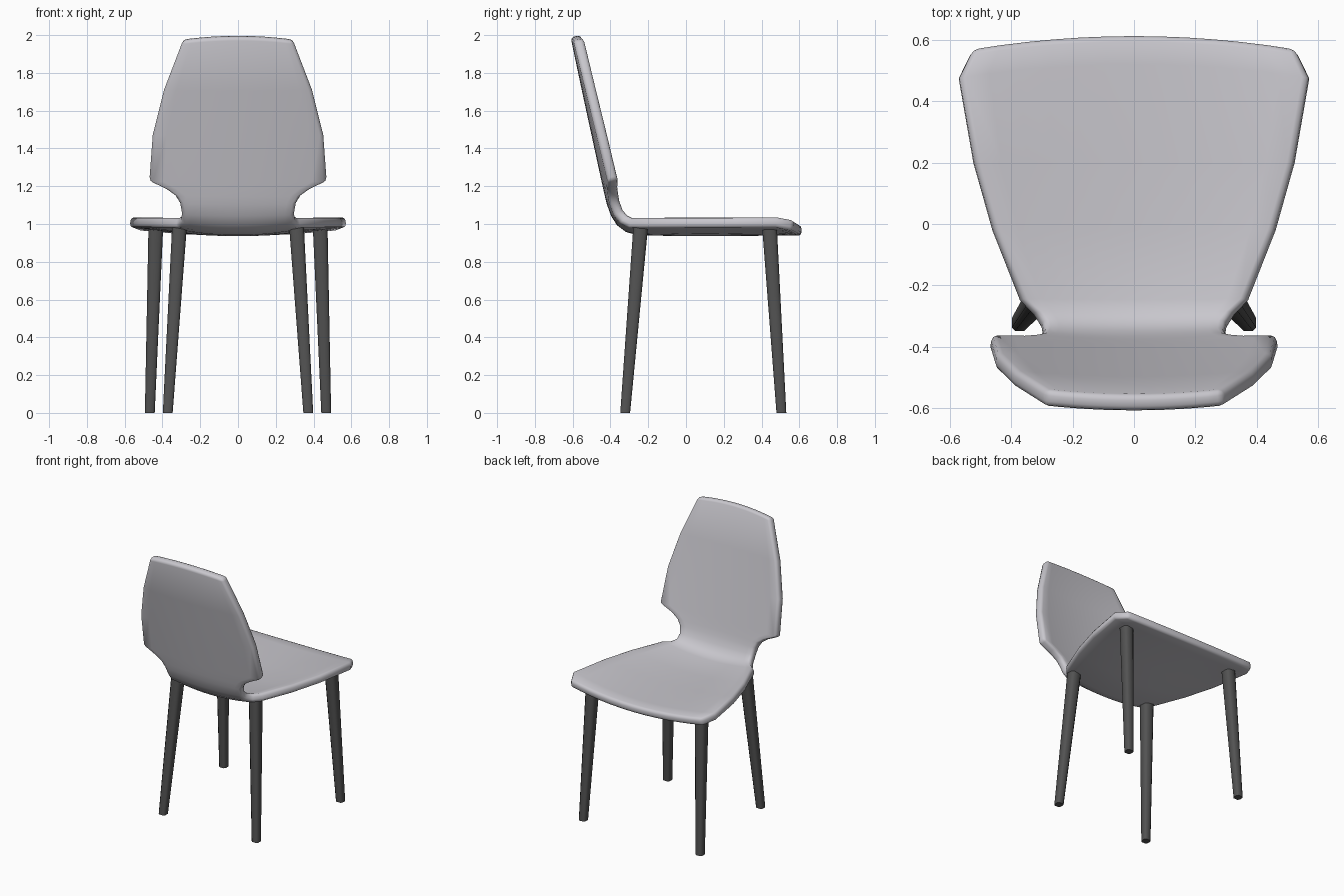
import bpy, bmesh
from mathutils import Vector

if "Cube" in bpy.data.objects:
    bpy.data.objects.remove(bpy.data.objects["Cube"])


def material(name, rgb):
    m = bpy.data.materials.new(name)
    m.diffuse_color = (*rgb, 1)
    m.use_nodes = True
    m.node_tree.nodes["Principled BSDF"].inputs["Base Color"].default_value = m.diffuse_color
    return m


shell_mat = material("pale grey shell", (0.58, 0.57, 0.61))
leg_mat = material("dark grey legs", (0.085, 0.085, 0.085))


def add_object(name, bm, mat):
    bmesh.ops.recalc_face_normals(bm, faces=bm.faces)
    me = bpy.data.meshes.new(name)
    bm.to_mesh(me)
    bm.free()
    me.materials.append(mat)
    ob = bpy.data.objects.new(name, me)
    bpy.context.collection.objects.link(ob)
    return ob


# Shell stations from seat edge to top of back:
# centre y, centre z, half width, edge lift, edge pull-back along the path
stations = [
    (0.612, 0.965, 0.525, 0.025, -0.045),
    (0.52, 0.967, 0.57, 0.044, -0.045),
    (0.20, 0.963, 0.522, 0.047, 0),
    (-0.02, 0.963, 0.46, 0.047, 0),
    (-0.25, 0.968, 0.37, 0.042, 0),
    (-0.305, 0.982, 0.325, 0.03, 0),
    (-0.345, 1.012, 0.30, 0.022, 0),
    (-0.372, 1.055, 0.295, 0.015, 0),
    (-0.392, 1.11, 0.305, 0.015, 0),
    (-0.402, 1.15, 0.33, 0.018, 0),
    (-0.41, 1.185, 0.38, 0.022, 0),
    (-0.419, 1.225, 0.468, 0.033, 0),
    (-0.472, 1.47, 0.45, 0.027, 0),
    (-0.524, 1.71, 0.39, 0.02, 0),
    (-0.584, 1.994, 0.29, 0.012, 0.022),
]
COLS = 12

# Seat and back: one bent sheet, thickened and rounded at the rim
bm = bmesh.new()
rows = []
for i, (y, z, hw, lift, bow) in enumerate(stations):
    a, b = stations[max(i - 1, 0)], stations[min(i + 1, len(stations) - 1)]
    t = Vector((0, b[0] - a[0], b[1] - a[1])).normalized()
    n = Vector((0, t.z, -t.y))
    row = []
    for c in range(COLS + 1):
        u = 2 * c / COLS - 1
        p = Vector((u * hw, y, z)) + n * lift * u * u - t * abs(bow) * u * u * (1 if bow > 0 else -1)
        row.append(bm.verts.new(p))
    rows.append(row)
for r, s in zip(rows, rows[1:]):
    for c in range(COLS):
        bm.faces.new((r[c], r[c + 1], s[c + 1], s[c]))
shell = add_object("seat_and_back", bm, shell_mat)
shell.data.polygons.foreach_set("use_smooth", [True] * len(shell.data.polygons))
solid = shell.modifiers.new("thickness", 'SOLIDIFY')
solid.thickness, solid.offset = 0.055, 0
bevel = shell.modifiers.new("rounded rim", 'BEVEL')
bevel.width, bevel.segments = 0.018, 2
bevel.limit_method, bevel.angle_limit = 'ANGLE', 0.85


# Legs: tapered, splayed square bars with slightly cut corners
def leg(name, top, foot):
    bm = bmesh.new()
    rings = []
    for (x, y, z), h in ((foot, 0.026), (top, 0.039)):
        k = h * 0.6
        pts = [(h, -k), (h, k), (k, h), (-k, h), (-h, k), (-h, -k), (-k, -h), (k, -h)]
        rings.append([bm.verts.new((x + dx, y + dy, z)) for dx, dy in pts])
    for i in range(8):
        j = (i + 1) % 8
        f = bm.faces.new((rings[0][i], rings[0][j], rings[1][j], rings[1][i]))
        f.smooth = True
    for ring in rings:
        cap = bm.faces.new(ring)
        for e in cap.edges:
            e.smooth = False
    add_object(name, bm, leg_mat)


for side, s in (("left", -1), ("right", 1)):
    leg("back_leg_" + side, (s * 0.31, -0.24, 0.985), (s * 0.372, -0.322, 0))
    leg("front_leg_" + side, (s * 0.435, 0.442, 0.985), (s * 0.467, 0.505, 0))
